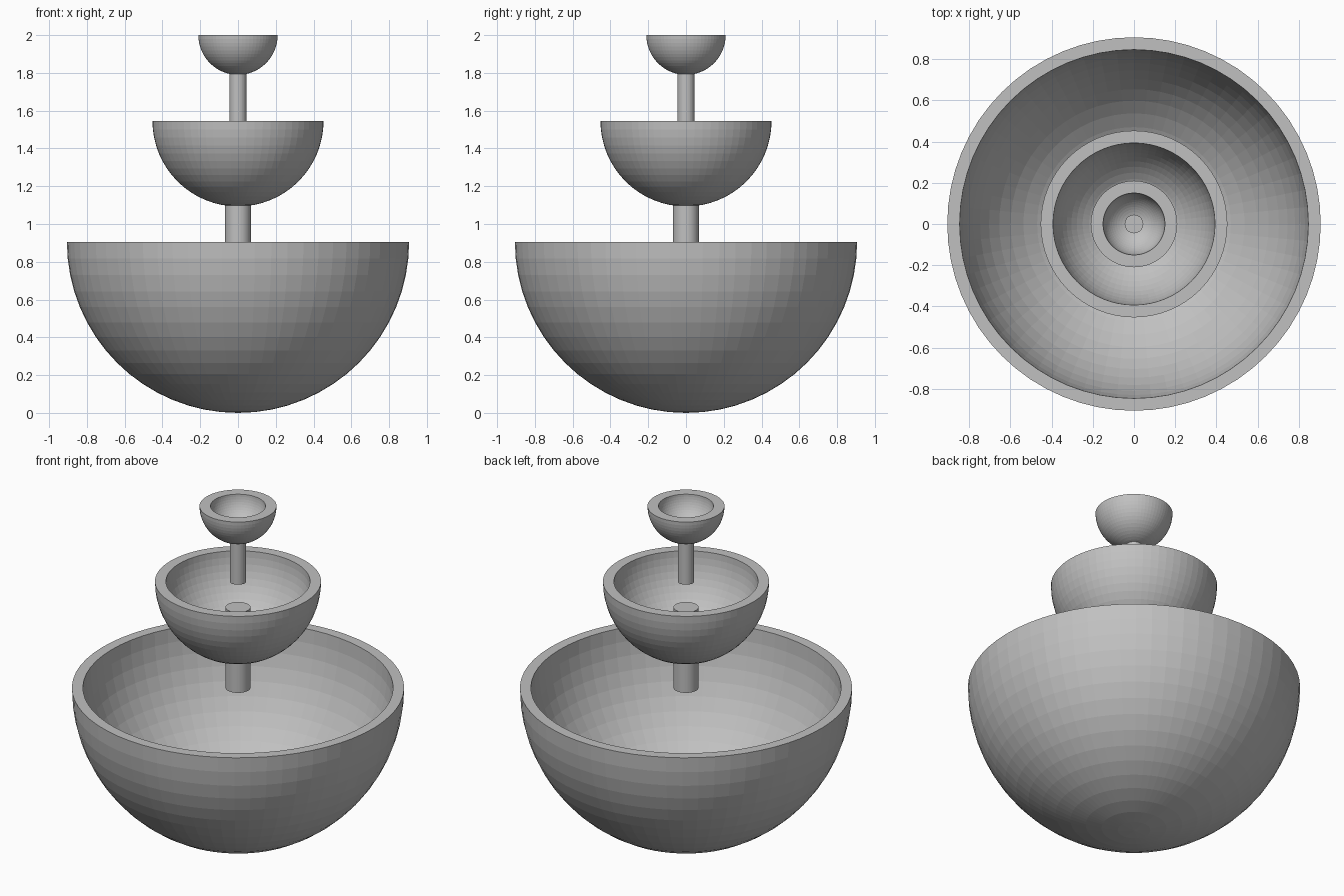
import bpy, bmesh, math

cube = bpy.data.objects.get("Cube")
if cube:
    bpy.data.objects.remove(cube, do_unlink=True)

SEGMENTS = 64
RINGS = 16
WALL = 0.06

# Single stone colour
stone = bpy.data.materials.new("stone_grey")
stone.use_nodes = True
grey = (0.53, 0.53, 0.53, 1)
stone.diffuse_color = grey
stone.node_tree.nodes["Principled BSDF"].inputs["Base Color"].default_value = grey


def lathe(name, profile):
    """Spin a profile of (radius, height) points around the z axis."""
    bm = bmesh.new()
    verts = [bm.verts.new((r, 0, z)) for r, z in profile]
    edges = [bm.edges.new(pair) for pair in zip(verts, verts[1:])]
    bmesh.ops.spin(bm, geom=verts + edges, cent=(0, 0, 0), axis=(0, 0, 1),
                   angle=math.tau, steps=SEGMENTS, use_duplicate=False)
    bmesh.ops.remove_doubles(bm, verts=bm.verts, dist=0.0001)
    bmesh.ops.recalc_face_normals(bm, faces=bm.faces)
    mesh = bpy.data.meshes.new(name)
    bm.to_mesh(mesh)
    bm.free()
    mesh.materials.append(stone)
    obj = bpy.data.objects.new(name, mesh)
    bpy.context.collection.objects.link(obj)
    return obj


def quarter_arc(radius, rim_z):
    """Points from the bottom pole up to the rim."""
    angles = [math.pi / 2 * i / RINGS for i in range(RINGS + 1)]
    return [(radius * math.sin(a), rim_z - radius * math.cos(a)) for a in angles]


def bowl(name, radius, rim_z):
    outer = quarter_arc(radius, rim_z)
    inner = quarter_arc(radius - WALL, rim_z)
    return lathe(name, outer + inner[::-1])


def post(name, radius, bottom, top):
    return lathe(name, [(0, bottom), (radius, bottom), (radius, top), (0, top)])


# Three hemispherical basins
bowl("lower_bowl", 0.906, 0.906)
bowl("middle_bowl", 0.453, 1.546)
bowl("upper_bowl", 0.21, 2.0)

# Posts starting at rim height and poking into the basin above
post("lower_post", 0.068, 0.906, 1.39)
post("upper_post", 0.045, 1.546, 1.9)
